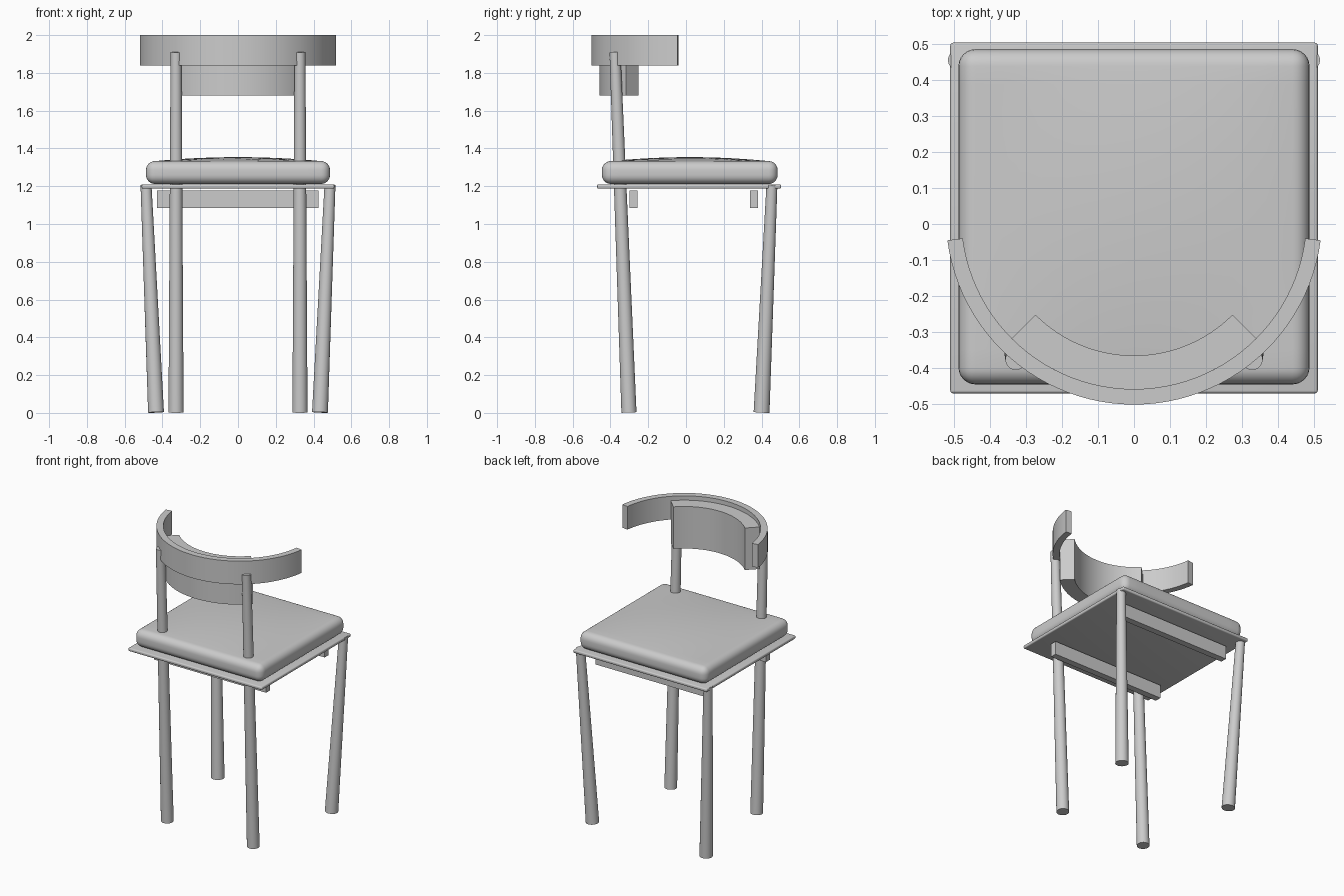
import bpy, bmesh, math
from mathutils import Vector

if "Cube" in bpy.data.objects:
    bpy.data.objects.remove(bpy.data.objects["Cube"])


def add_object(name, bm, smooth=True):
    bmesh.ops.recalc_face_normals(bm, faces=bm.faces)
    mesh = bpy.data.meshes.new(name)
    bm.to_mesh(mesh)
    bm.free()
    ob = bpy.data.objects.new(name, mesh)
    bpy.context.collection.objects.link(ob)
    if smooth:
        bpy.ops.object.select_all(action='DESELECT')
        ob.select_set(True)
        bpy.context.view_layer.objects.active = ob
        bpy.ops.object.shade_smooth_by_angle(angle=math.radians(35))
    return ob


def box_bm(lo, hi, radius=0, segments=4):
    lo, hi = Vector(lo), Vector(hi)
    bm = bmesh.new()
    bmesh.ops.create_cube(bm, size=1)
    bmesh.ops.scale(bm, vec=hi - lo, verts=bm.verts)
    bmesh.ops.translate(bm, vec=(lo + hi) / 2, verts=bm.verts)
    if radius:
        bmesh.ops.bevel(bm, geom=bm.edges[:], offset=radius, segments=segments,
                        profile=0.5, affect='EDGES')
    return bm


def tapered_leg(name, bottom, top, r1, r2):
    """Round leg whose end caps are square to its leaning axis."""
    bottom, top = Vector(bottom), Vector(top)
    axis = top - bottom
    bm = bmesh.new()
    bmesh.ops.create_cone(bm, cap_ends=True, segments=32, radius1=r1,
                          radius2=r2, depth=axis.length)
    bmesh.ops.rotate(bm, verts=bm.verts,
                     matrix=axis.to_track_quat('Z', 'Y').to_matrix())
    bmesh.ops.translate(bm, vec=(bottom + top) / 2, verts=bm.verts)
    add_object(name, bm)


def arc_band(name, r_in, r_out, half_angle, z0, z1, cy=0.021, n=48):
    """Curved slab around the -y side of a circle centred on (0, cy)."""
    bm = bmesh.new()
    rings = []
    for i in range(n + 1):
        a = math.radians(-90 - half_angle + 2 * half_angle * i / n)
        rings.append([bm.verts.new((r * math.cos(a), cy + r * math.sin(a), z))
                      for r, z in ((r_in, z0), (r_out, z0), (r_out, z1), (r_in, z1))])
    for a, b in zip(rings, rings[1:]):
        for k in range(4):
            bm.faces.new((a[k], a[k - 1], b[k - 1], b[k]))
    bm.faces.new(rings[0])
    bm.faces.new(rings[-1])
    add_object(name, bm)


# seat plate and the two rails below it
add_object("seat_plate", box_bm((-0.51, -0.47, 1.187), (0.51, 0.503, 1.21), 0.008))
for name, y in (("rail_back", -0.278), ("rail_front", 0.36)):
    add_object(name, box_bm((-0.43, y - 0.022, 1.085), (0.425, y + 0.022, 1.177)), False)

# rounded cushion with a slightly domed top
bm = box_bm((-0.487, -0.445, 1.212), (0.487, 0.485, 1.333), 0.047, 6)
for i in range(1, 12):
    t = -0.44 + 0.88 * i / 12
    for co, no in (((t, 0, 0), (1, 0, 0)), ((0, t + 0.02, 0), (0, 1, 0))):
        bmesh.ops.bisect_plane(bm, geom=bm.verts[:] + bm.edges[:] + bm.faces[:],
                               plane_co=co, plane_no=no)
for v in bm.verts:
    if v.co.z > 1.332:
        u, w = v.co.x / 0.44, (v.co.y - 0.02) / 0.418
        v.co.z += 0.021 * max(0, 1 - u * u) * max(0, 1 - w * w)
add_object("seat_cushion", bm)

# legs; the pair on the backrest side runs up to carry the backrest
for side, s in (("left", -1), ("right", 1)):
    tapered_leg("back_post_" + side, (s * 0.328, -0.302, 0.002),
                (s * 0.328, -0.376, 1.91), 0.04, 0.029)
    tapered_leg("front_leg_" + side, (s * 0.434, 0.4, 0.003),
                (s * 0.487, 0.455, 1.208), 0.042, 0.029)

# curved backrest and its inner pad
arc_band("backrest_band", 0.479, 0.522, 82.7, 1.84, 2.0)
arc_band("backrest_pad", 0.386, 0.479, 45, 1.68, 1.97)
